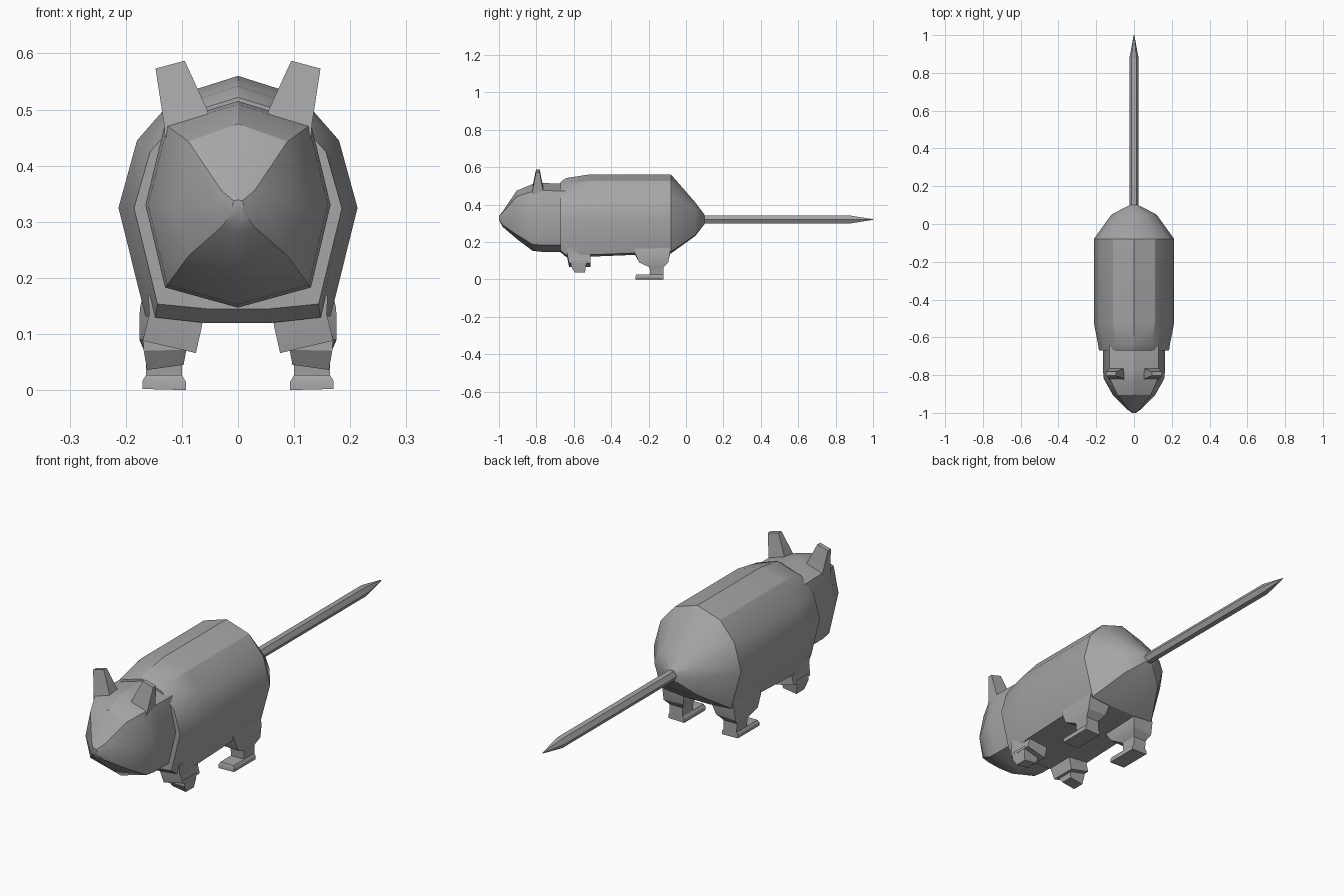
import bpy, bmesh, math

if "Cube" in bpy.data.objects:
    bpy.data.objects.remove(bpy.data.objects["Cube"])

grey = bpy.data.materials.new("fur_grey")
grey.diffuse_color = (0.38, 0.38, 0.38, 1)
grey.use_nodes = True
grey.node_tree.nodes["Principled BSDF"].inputs["Base Color"].default_value = grey.diffuse_color


def loft(name, rings, smooth=True):
    """Skin a list of equal-length closed rings and cap both ends."""
    bm = bmesh.new()
    rows = [[bm.verts.new(p) for p in r] for r in rings]
    n = len(rows[0])
    for a, b in zip(rows, rows[1:]):
        for i in range(n):
            j = (i + 1) % n
            bm.faces.new((a[i], a[j], b[j], b[i]))
    bm.faces.new(rows[0])
    bm.faces.new(rows[-1])
    bmesh.ops.recalc_face_normals(bm, faces=bm.faces)
    mesh = bpy.data.meshes.new(name)
    bm.to_mesh(mesh)
    bm.free()
    mesh.materials.append(grey)
    ob = bpy.data.objects.new(name, mesh)
    bpy.context.collection.objects.link(ob)
    if smooth:
        bpy.ops.object.select_all(action='DESELECT')
        ob.select_set(True)
        bpy.context.view_layer.objects.active = ob
        bpy.ops.object.shade_smooth_by_angle(angle=math.radians(30))
    return ob


def section(half, y, sx, st, sb, zc):
    """Mirror a half outline and scale it: width, upper part, lower part."""
    full = half + [(-x, z) for x, z in reversed(half) if x > 0]
    return [(x * sx, y, zc + z * (st if z > 0 else sb)) for x, z in full]


def boxes(name, levels):
    """Pair of limbs from stacked rectangles (x0, x1, y0, y1, z_in, z_out)."""
    for side, s in (("right", 1), ("left", -1)):
        rings = [[(s * x0, y0, zi), (s * x1, y0, zo), (s * x1, y1, zo), (s * x0, y1, zi)]
                 for x0, x1, y0, y1, zi, zo in levels]
        loft(f"{name}_{side}", rings)


# Body: faceted barrel narrowing to the tail
barrel = [(0, .24), (.11, .205), (.18, .125), (.213, .005), (.165, -.185), (.06, -.195), (0, -.195)]
loft("body", [section(barrel, *r, .32) for r in (
    (-.67, .87, .84, .90), (-.64, .89, .925, 1.03), (-.52, 1, 1, 1.02),
    (-.08, 1, 1, .93), (.05, .56, .38, .45), (.10, .11, .10, .12))])

# Head: wedge with rounded snout
skull = [(0, .185), (.13, .145), (.165, 0), (.13, -.147), (0, -.183)]
loft("head", [section(skull, *r, .33) for r in (
    (-1.0, .06, .05, .07), (-.98, .23, .18, .27), (-.905, .68, .78, .62),
    (-.82, .97, .97, .97), (-.77, 1, 1, 1), (-.64, 1, .98, 1))])

# Tail: thin rod with a point
loft("tail", [[(r * math.cos(math.tau * k / 6), y, .32 + r * math.sin(math.tau * k / 6))
               for k in range(6)]
              for y, r in ((.07, .024), (.88, .024), (1.0, .002))])

# Ears
boxes("ear", [(.05, .13, -.825, -.76, .48, .45),
              (.055, .132, -.82, -.765, .50, .475),
              (.095, .147, -.802, -.782, .587, .573)])

# Front legs with small paws
boxes("front_leg", [(.06, .16, -.635, -.51, .15, .17),
                    (.064, .158, -.635, -.51, .115, .135),
                    (.075, .17, -.625, -.51, .066, .088)])
boxes("front_paw", [(.09, .17, -.615, -.53, .10, .10),
                    (.092, .168, -.615, -.535, .072, .07),
                    (.097, .162, -.595, -.54, .045, .036)])

# Hind legs: thigh, shank and forward foot
boxes("hind_leg", [(.07, .165, -.28, -.085, .18, .19),
                   (.07, .175, -.275, -.085, .135, .145),
                   (.08, .176, -.25, -.095, .095, .09),
                   (.10, .165, -.195, -.12, .065, .065),
                   (.10, .163, -.19, -.12, .015, .015)])
boxes("hind_foot", [(.093, .17, -.27, -.12, .0, .002),
                    (.093, .17, -.27, -.12, .015, .017),
                    (.10, .164, -.265, -.12, .027, .027)])
